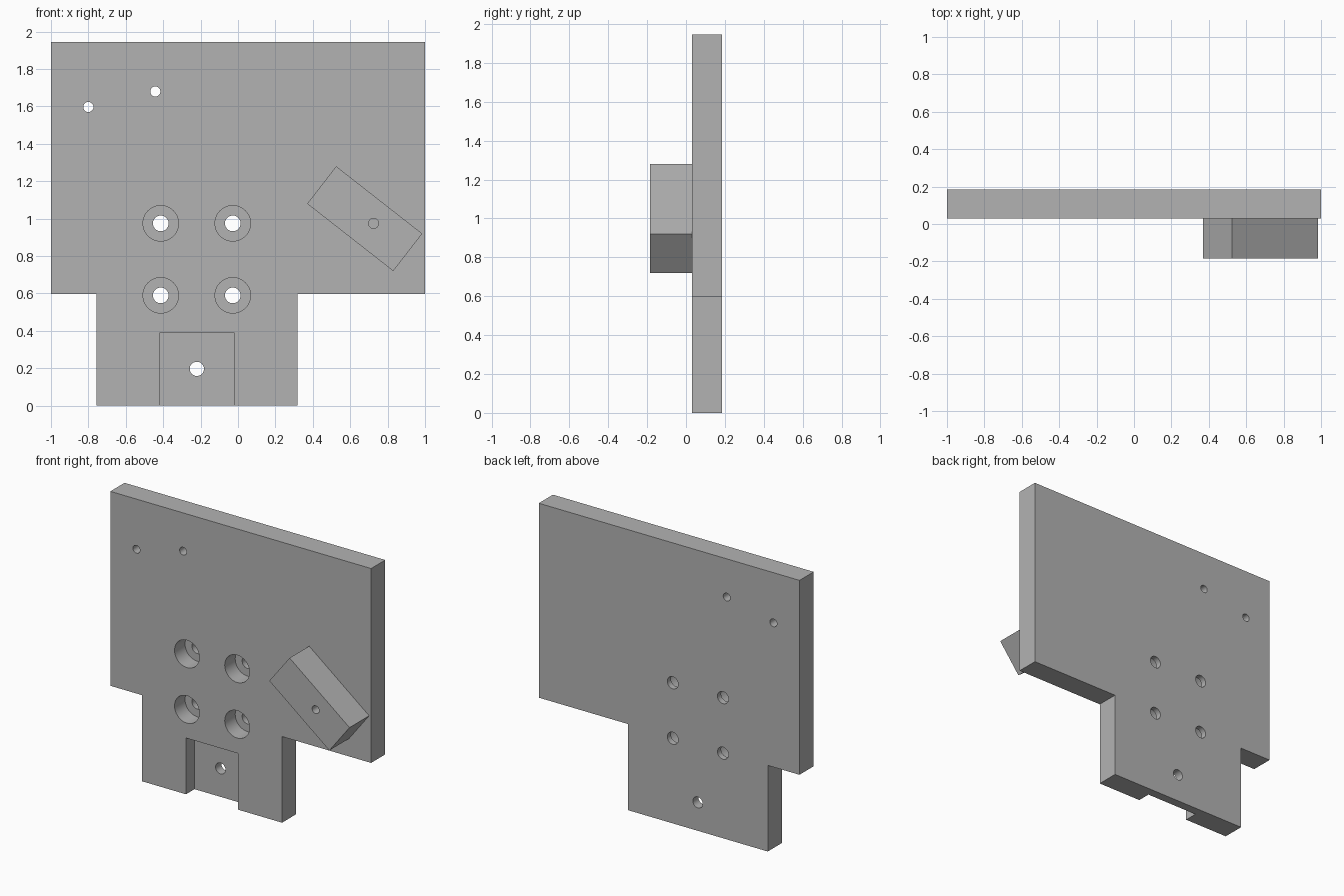
import bpy
import bmesh
import math
from mathutils import Vector

if "Cube" in bpy.data.objects:
    bpy.data.objects.remove(bpy.data.objects["Cube"])

FRONT, BACK = 0.03, 0.185      # faces of the plate
BLOCK_FRONT = -0.185

grey = bpy.data.materials.new("machined grey")
grey.use_nodes = True
colour = (0.45, 0.45, 0.45, 1)
grey.diffuse_color = colour
grey.node_tree.nodes["Principled BSDF"].inputs["Base Color"].default_value = colour


def prism(name, outline, y0, y1):
    """Extrude an x-z outline from y0 to y1."""
    bm = bmesh.new()
    face = bm.faces.new([bm.verts.new((x, y0, z)) for x, z in outline])
    side = bmesh.ops.extrude_face_region(bm, geom=[face])["geom"]
    moved = [v for v in side if isinstance(v, bmesh.types.BMVert)]
    bmesh.ops.translate(bm, verts=moved, vec=Vector((0, y1 - y0, 0)))
    bmesh.ops.recalc_face_normals(bm, faces=bm.faces)
    mesh = bpy.data.meshes.new(name)
    bm.to_mesh(mesh)
    bm.free()
    mesh.materials.append(grey)
    obj = bpy.data.objects.new(name, mesh)
    bpy.context.collection.objects.link(obj)
    return obj


def box(name, x0, x1, z0, z1, y0, y1):
    return prism(name, [(x0, z0), (x1, z0), (x1, z1), (x0, z1)], y0, y1)


def rod(name, x, z, radius, y0, y1, sides=48):
    angles = [2 * math.pi * i / sides for i in range(sides)]
    ring = [(x + radius * math.cos(a), z + radius * math.sin(a)) for a in angles]
    return prism(name, ring, y0, y1)


def cut(target, cutter):
    """Subtract the cutter, then discard it."""
    cutter.hide_render = True
    mod = target.modifiers.new("cut", "BOOLEAN")
    mod.operation = "DIFFERENCE"
    mod.solver = "EXACT"
    mod.object = cutter
    bpy.ops.object.select_all(action="DESELECT")
    bpy.context.view_layer.objects.active = target
    target.select_set(True)
    bpy.ops.object.modifier_apply(modifier=mod.name)
    bpy.data.objects.remove(cutter)


def finish(obj):
    bpy.ops.object.select_all(action="DESELECT")
    bpy.context.view_layer.objects.active = obj
    obj.select_set(True)
    bpy.ops.object.shade_smooth_by_angle(angle=math.radians(30))


# Wide plate with a narrower tab below
plate = prism("mounting_plate", [
    (-1, 1.945), (-1, 0.597), (-0.757, 0.597), (-0.757, 0),
    (0.317, 0), (0.317, 0.597), (1, 0.597), (1, 1.945)], FRONT, BACK)

# Open recess in the tab
cut(plate, box("recess_cutter", -0.42, -0.02, -0.1, 0.39, FRONT - 0.1, FRONT + 0.093))

# Four counterbored bolt holes
for x in (-0.413, -0.028):
    for z in (0.975, 0.59):
        cut(plate, rod("counterbore_cutter", x, z, 0.095, FRONT - 0.1, FRONT + 0.115))
        cut(plate, rod("bolt_hole_cutter", x, z, 0.042, FRONT - 0.1, BACK + 0.1))

# Plain through holes: tab hole and two small pin holes
for x, z, radius in ((-0.22, 0.197, 0.038), (-0.8, 1.597, 0.027), (-0.442, 1.68, 0.027)):
    cut(plate, rod("pin_hole_cutter", x, z, radius, FRONT - 0.1, BACK + 0.1))

# Tilted block on the front with a blind hole
block = prism("angled_block", [
    (0.525, 1.28), (0.37, 1.08), (0.83, 0.72), (0.985, 0.92)], BLOCK_FRONT, FRONT)
cut(block, rod("blind_hole_cutter", 0.725, 0.975, 0.027, BLOCK_FRONT - 0.1, BLOCK_FRONT + 0.15))

for part in (plate, block):
    finish(part)
